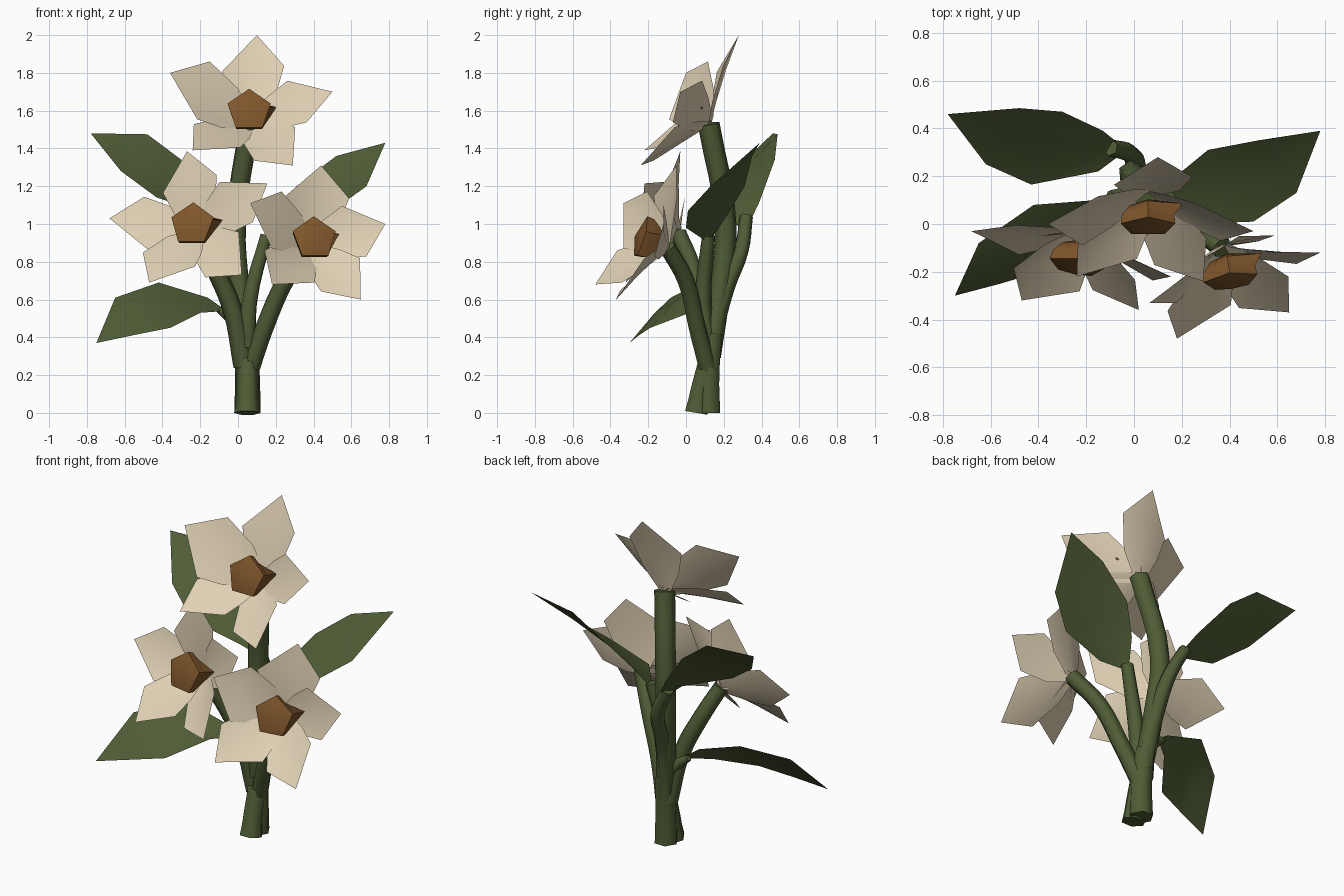
import bpy
import bmesh
from math import radians, sin, cos, tau
from mathutils import Vector

cube = bpy.data.objects.get("Cube")
if cube:
    bpy.data.objects.remove(cube, do_unlink=True)


def make_material(name, rgb):
    mat = bpy.data.materials.new(name)
    mat.use_nodes = True
    mat.diffuse_color = (*rgb, 1)
    mat.node_tree.nodes["Principled BSDF"].inputs["Base Color"].default_value = (*rgb, 1)
    return mat


CREAM = make_material("cream petal", (.75, .64, .46))
BROWN = make_material("brown centre", (.21, .092, .024))
GREEN = make_material("leaf green", (.078, .108, .036))


def add_object(name, mesh, mat, angle):
    obj = bpy.data.objects.new(name, mesh)
    bpy.context.collection.objects.link(obj)
    mesh.materials.clear()
    mesh.materials.append(mat)
    bpy.ops.object.select_all(action='DESELECT')
    obj.select_set(True)
    bpy.context.view_layer.objects.active = obj
    bpy.ops.object.shade_smooth_by_angle(angle=radians(angle))
    return obj


def loft(bm, rows, closed=False):
    """Join rows of points with faces; a row of one point makes a fan."""
    rows = [[bm.verts.new(p) for p in row] for row in rows]
    for low, high in zip(rows, rows[1:]):
        count = max(len(low), len(high))
        for i in range(count if closed else count - 1):
            j = (i + 1) % count
            corners = [low[i % len(low)], low[j % len(low)],
                       high[j % len(high)], high[i % len(high)]]
            bm.faces.new(list(dict.fromkeys(corners)))


def finish(bm, name, mat, angle):
    bmesh.ops.recalc_face_normals(bm, faces=bm.faces)
    mesh = bpy.data.meshes.new(name)
    bm.to_mesh(mesh)
    bm.free()
    return add_object(name, mesh, mat, angle)


def stem(name, points, start, end):
    """Tapered round tube along a smooth path."""
    curve = bpy.data.curves.new(name, 'CURVE')
    curve.dimensions = '3D'
    curve.bevel_depth = 1
    curve.bevel_resolution = 1
    curve.use_fill_caps = True
    curve.resolution_u = 4
    spline = curve.splines.new('BEZIER')
    spline.bezier_points.add(len(points) - 1)
    for i, (bp, co) in enumerate(zip(spline.bezier_points, points)):
        bp.co = co
        bp.handle_left_type = bp.handle_right_type = 'AUTO'
        bp.radius = start + (end - start) * i / (len(points) - 1)
    temp = bpy.data.objects.new(name + "_path", curve)
    bpy.context.collection.objects.link(temp)
    graph = bpy.context.evaluated_depsgraph_get()
    mesh = bpy.data.meshes.new_from_object(temp.evaluated_get(graph))
    bpy.data.objects.remove(temp, do_unlink=True)
    mesh.name = name
    add_object(name, mesh, GREEN, 70)


def leaf(name, base, upper, lower, tip, fold=.025):
    """Blade spanned between two edges, with a folded middle rib."""
    rows = [[Vector(base)]]
    for a, b in zip(upper, lower):
        a, b = Vector(a), Vector(b)
        rows.append([a, (a + b) / 2 - Vector((0, 0, fold)), b])
    rows.append([Vector(tip)])
    bm = bmesh.new()
    loft(bm, rows)
    finish(bm, name, GREEN, 40)


def flower(name, base, tips, widths, facing):
    """Five cupped, overlapping petals around a five-sided centre."""
    base = Vector(base)
    tips = [Vector(t) for t in tips]
    axis = (sum(tips, Vector()) / len(tips) - base).normalized()
    bm = bmesh.new()
    for tip, width in zip(tips, widths):
        reach = tip - base
        side = axis.cross(reach).normalized()

        def point(t, w, lift):
            return base + reach * t + side * w * width + axis * lift * width
        loft(bm, [
            [point(0, .04, 0), point(0, 0, -.01), point(0, -.04, 0)],
            [point(.25, .11, .03), point(.25, 0, 0), point(.25, -.11, .015)],
            [point(.5, .15, .05), point(.6, 0, .005), point(.65, -.145, .02)],
            [tip]])
    finish(bm, name + "_petals", CREAM, 60)

    # Centre: cup with one drawn-out corner behind the rim, closed by a shallow point
    front = Vector(facing).normalized()
    up = (Vector((0, 0, 1)) - front * front.z).normalized()
    right = up.cross(front)
    middle = base + axis * .1
    rows = [[middle - front * .07]]
    for depth, radius, pull in ((-.035, .08, 1.9), (.01, .115, 1), (.05, .12, 1)):
        rows.append([middle + front * depth
                     + (right * sin(tau * i / 5) + up * cos(tau * i / 5))
                     * radius * (pull if i == 1 else 1)
                     for i in range(5)])
    rows.append([middle + front * .085])
    bm = bmesh.new()
    loft(bm, rows, closed=True)
    finish(bm, name + "_centre", BROWN, 50)


# Flowers
top_base = (.06, .12, 1.53)
left_base = (-.21, -.04, .95)
right_base = (.37, -.1, .88)
flower("top_flower", top_base, [
    (.1, .28, 2), (-.36, 0, 1.8), (-.24, -.22, 1.39), (.29, -.24, 1.31), (.5, -.03, 1.7)],
    (1.1, 1.25, .95, 1, .95), (0, -1, .35))
flower("left_flower", left_base, [
    (-.27, -.03, 1.385), (-.68, -.03, 1.03), (-.47, -.32, .69),
    (.02, -.36, .73), (.155, -.22, 1.215)], (1, 1, 1, 1, 1), (-.2, -1, .3))
flower("right_flower", right_base, [
    (.44, -.05, 1.31), (.065, -.33, 1.11), (.18, -.48, .68),
    (.65, -.37, .6), (.78, -.12, 1)], (1.2, 1.1, 1.05, 1, 1), (.15, -1, .3))

# Stems
stem("trunk", [(.05, .12, 0), (.05, .12, .2), (.04, .14, .42)], .07, .06)
stem("trunk_front", [(.05, .055, 0), (.05, .065, .06), (.05, .12, .3)], .07, .055)
stem("top_stem", [(.045, .13, .3), (.01, .18, .65), (-.01, .21, 1), top_base], .055, .058)
stem("left_stem", [(.03, .12, .25), (-.03, .08, .55), (-.13, .03, .78), left_base], .055, .045)
stem("right_stem", [(.06, .12, .22), (.14, .06, .45), (.25, 0, .7), right_base], .05, .045)
stem("back_leaf_stem", [(.03, .15, .45), (.01, .22, .68), (-.01, .29, .85), (-.1, .32, 1.04)],
     .05, .035)
stem("right_leaf_stem", [(.05, .11, .35), (.06, .09, .58), (.15, .12, .94)], .055, .035)
stem("low_leaf_stem", [(.04, .12, .33), (0, .13, .46), (-.1, .12, .55)], .05, .022)

# Leaves
leaf("back_leaf", (-.03, .31, .95),
     [(-.13, .39, 1.12), (-.3, .47, 1.34), (-.48, .485, 1.475)],
     [(-.15, .22, 1.05), (-.43, .165, 1.14), (-.62, .25, 1.28)], (-.78, .46, 1.48))
leaf("right_leaf", (.14, .12, .9),
     [(.2, .22, 1.05), (.31, .31, 1.2), (.52, .35, 1.36)],
     [(.25, 0, .98), (.5, .01, 1.07), (.68, .13, 1.2)], (.78, .39, 1.43))
leaf("low_leaf", (-.06, .13, .54),
     [(-.16, .1, .61), (-.42, .08, .69), (-.65, -.08, .61)],
     [(-.2, .02, .53), (-.36, -.19, .45), (-.56, -.25, .41)], (-.75, -.3, .37), -.02)
